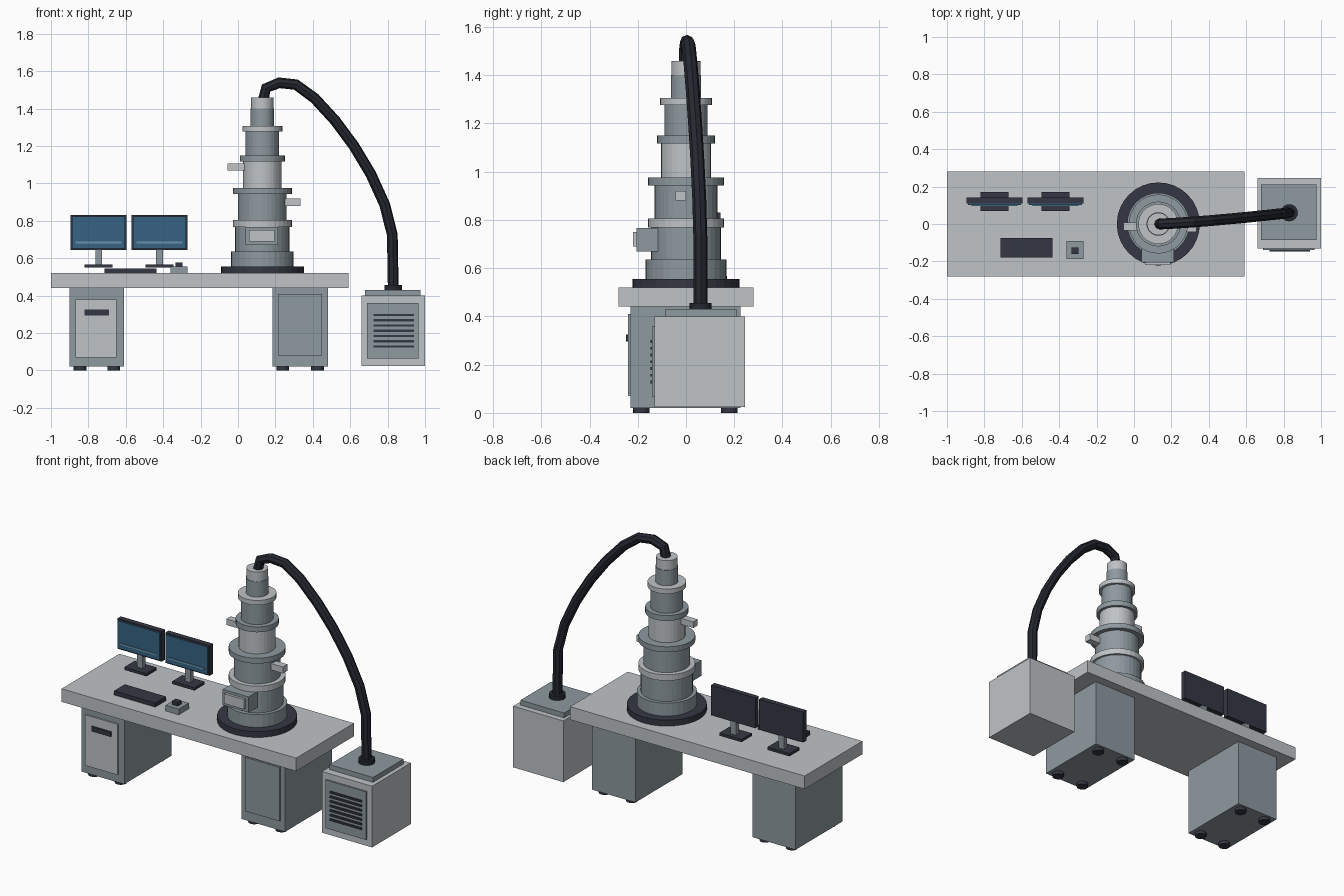
import bpy

old = bpy.data.objects.get("Cube")
if old:
    bpy.data.objects.remove(old, do_unlink=True)


def material(name, rgb):
    m = bpy.data.materials.new(name)
    m.use_nodes = True
    m.diffuse_color = (*rgb, 1)
    m.node_tree.nodes["Principled BSDF"].inputs["Base Color"].default_value = (*rgb, 1)
    return m


LIGHT = material("light grey paint", (0.52, 0.55, 0.57))
GREY = material("blue grey metal", (0.27, 0.32, 0.35))
DARK = material("dark plastic", (0.034, 0.039, 0.056))
RUBBER = material("black rubber", (0.018, 0.021, 0.030))
SCREEN = material("blue screen", (0.038, 0.125, 0.23))
BAR = material("pale blue bar", (0.14, 0.30, 0.42))


def box(name, x, y, z, mat):
    """Box from its (min, max) extents on each axis."""
    bpy.ops.mesh.primitive_cube_add(size=1, location=[sum(a) / 2 for a in (x, y, z)])
    ob = bpy.context.object
    ob.name = name
    ob.scale = [a[1] - a[0] for a in (x, y, z)]
    bpy.ops.object.transform_apply(location=False, rotation=False, scale=True)
    ob.data.materials.append(mat)
    return ob


def disc(name, x, y, z, radius, mat, sides=32):
    """Upright cylinder between two heights."""
    bpy.ops.mesh.primitive_cylinder_add(vertices=sides, radius=radius, depth=z[1] - z[0],
                                        location=(x, y, sum(z) / 2))
    ob = bpy.context.object
    ob.name = name
    ob.data.materials.append(mat)
    return ob


# Desk and its two cabinets
box("desk_top", (-1, 0.59), (-0.28, 0.28), (0.44, 0.52), LIGHT)
for side, x0, x1 in (("right", -0.90, -0.61), ("left", 0.185, 0.48)):
    box(side + "_cabinet", (x0, x1), (-0.23, 0.225), (0.02, 0.44), GREY)
    for fx in (x0 + 0.055, x1 - 0.055):
        for fy in (-0.185, 0.18):
            disc(side + "_cabinet_foot", fx, fy, (0, 0.02), 0.034, DARK, 12)
box("right_cabinet_door", (-0.87, -0.65), (-0.24, -0.23), (0.07, 0.38), LIGHT)
box("right_cabinet_handle", (-0.82, -0.69), (-0.248, -0.24), (0.295, 0.325), DARK)
box("left_cabinet_door", (0.215, 0.45), (-0.24, -0.23), (0.08, 0.41), GREY)

# Stacked instrument column
CX = 0.13
disc("column_base", CX, 0, (0.52, 0.556), 0.222, DARK)
sections = [  # name, top height, radius, material
    ("column_foot", 0.635, 0.167, GREY),
    ("chamber", 0.768, 0.145, GREY),
    ("chamber_ring", 0.805, 0.158, LIGHT),
    ("lower_lens", 0.943, 0.130, GREY),
    ("lower_ring", 0.976, 0.158, GREY),
    ("middle_lens", 1.117, 0.103, LIGHT),
    ("middle_ring", 1.15, 0.120, GREY),
    ("upper_lens", 1.277, 0.090, GREY),
    ("upper_ring", 1.306, 0.107, LIGHT),
    ("gun", 1.40, 0.063, GREY),
    ("gun_cap", 1.458, 0.060, LIGHT),
]
bottom = 0.556
for name, top, radius, mat in sections:
    disc(name, CX, 0, (bottom, top), radius, mat)
    bottom = top

# Ports and viewing window on the column
box("right_port", (-0.055, 0.06), (-0.035, 0.007), (1.07, 1.107), LIGHT)
box("left_port", (0.22, 0.335), (-0.043, 0), (0.88, 0.92), LIGHT)
box("window_housing", (0.04, 0.215), (-0.205, -0.08), (0.67, 0.766), GREY)
box("window_panel", (0.06, 0.195), (-0.22, -0.205), (0.69, 0.75), LIGHT)

# Two monitors
for side, mx in (("right", -0.745), ("left", -0.42)):
    box(side + "_monitor", (mx - 0.15, mx + 0.15), (0.11, 0.143), (0.645, 0.83), DARK)
    box(side + "_screen", (mx - 0.142, mx + 0.142), (0.101, 0.11), (0.653, 0.822), SCREEN)
    box(side + "_screen_bar", (mx - 0.123, mx + 0.123), (0.097, 0.101), (0.68, 0.69), BAR)
    box(side + "_monitor_neck", (mx - 0.018, mx + 0.018), (0.112, 0.142), (0.565, 0.655), GREY)
    box(side + "_monitor_base", (mx - 0.075, mx + 0.075), (0.07, 0.17), (0.55, 0.567), DARK)

# Keyboard and control knob box
box("keyboard", (-0.715, -0.435), (-0.18, -0.075), (0.52, 0.545), DARK)
box("control_box", (-0.36, -0.27), (-0.188, -0.09), (0.52, 0.555), GREY)
box("control_knob", (-0.335, -0.297), (-0.16, -0.125), (0.555, 0.578), DARK)

# Floor-standing supply unit with vent
box("supply_unit", (0.66, 1), (-0.13, 0.245), (0.025, 0.40), LIGHT)
box("supply_lid", (0.68, 0.975), (-0.085, 0.21), (0.40, 0.43), GREY)
box("vent_panel", (0.69, 0.965), (-0.14, -0.13), (0.065, 0.36), GREY)
for i in range(7):
    z = 0.128 + 0.028 * i
    box("vent_slot", (0.725, 0.94), (-0.148, -0.14), (z - 0.006, z + 0.006), DARK)
disc("hose_collar", 0.83, 0.06, (0.43, 0.456), 0.046, RUBBER, 16)

# Hose from the column top down to the supply unit
path = [(0.135, 1.445), (0.15, 1.51), (0.22, 1.538), (0.31, 1.528), (0.41, 1.455), (0.52, 1.335),
        (0.62, 1.20), (0.71, 1.05), (0.785, 0.885), (0.825, 0.725), (0.83, 0.44)]
curve = bpy.data.curves.new("hose", "CURVE")
curve.dimensions = "3D"
curve.bevel_depth = 0.029
curve.bevel_resolution = 2
curve.use_fill_caps = True
spline = curve.splines.new("POLY")
spline.points.add(len(path) - 1)
for p, (x, z) in zip(spline.points, path):
    p.co = (x, 0.06 * ((x - CX) / 0.7) ** 1.3, z, 1)
spline.use_smooth = False
curve.materials.append(RUBBER)
bpy.context.collection.objects.link(bpy.data.objects.new("hose", curve))
